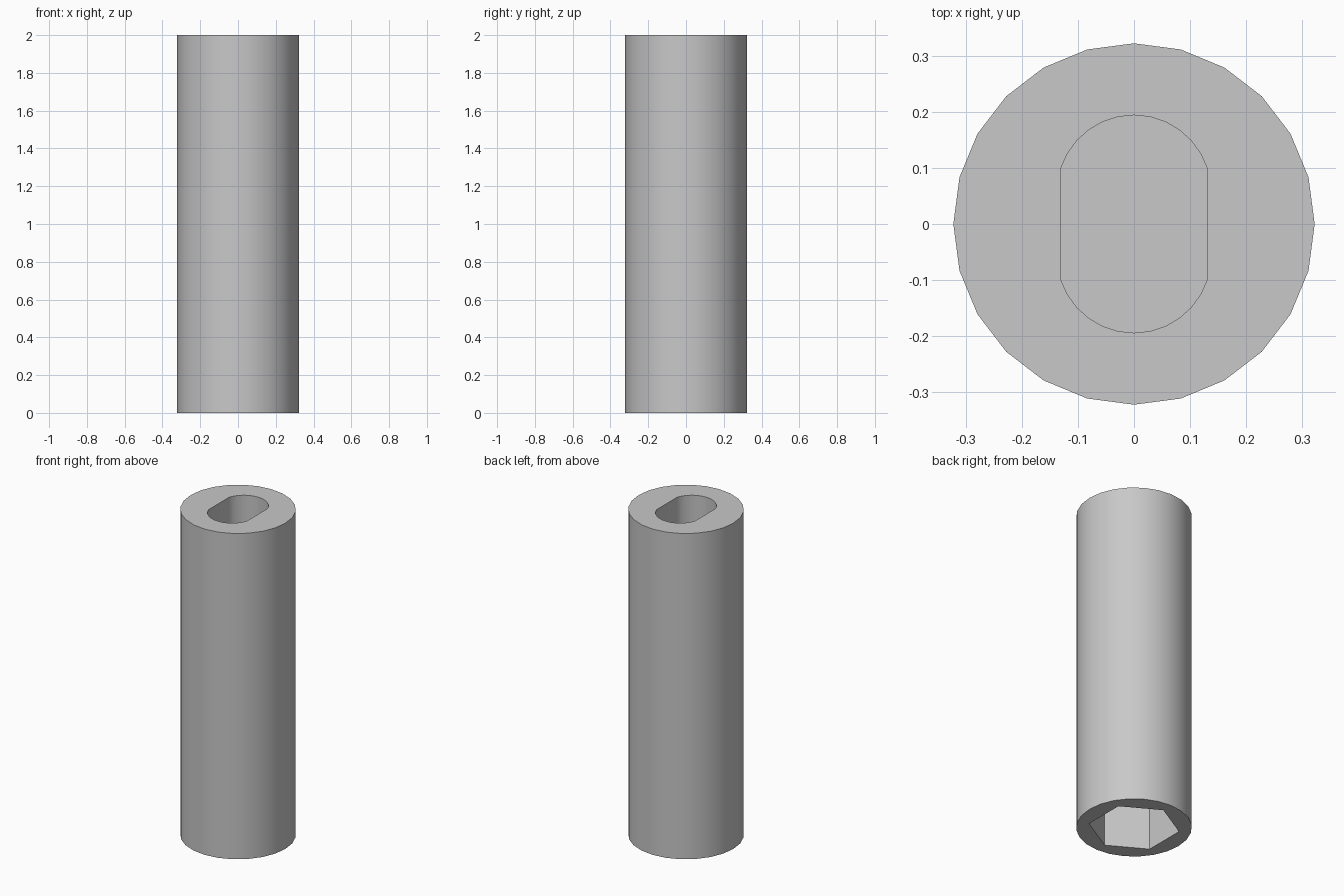
import bpy
import bmesh
from math import sin, cos, radians

if "Cube" in bpy.data.objects:
    bpy.data.objects.remove(bpy.data.objects["Cube"])

HEIGHT = 2.0
SLOT_DEPTH = 0.6
HEX_DEPTH = 0.8

grey = bpy.data.materials.new("plain grey")
grey.use_nodes = True
color = (0.58, 0.58, 0.58, 1)
grey.diffuse_color = color
grey.node_tree.nodes["Principled BSDF"].inputs["Base Color"].default_value = color


def arc(radius, start, end, steps, cy=0.0):
    """Points along an arc, both ends included."""
    angles = [radians(start + (end - start) * i / steps) for i in range(steps + 1)]
    return [(radius * cos(a), cy + radius * sin(a)) for a in angles]


def prism(name, outline, bottom, top):
    """Upright solid from a closed outline."""
    bm = bmesh.new()
    base = bm.faces.new([bm.verts.new((x, y, bottom)) for x, y in outline])
    result = bmesh.ops.extrude_face_region(bm, geom=[base])
    verts = [v for v in result["geom"] if isinstance(v, bmesh.types.BMVert)]
    bmesh.ops.translate(bm, verts=verts, vec=(0, 0, top - bottom))
    bmesh.ops.recalc_face_normals(bm, faces=bm.faces[:])
    mesh = bpy.data.meshes.new(name)
    bm.to_mesh(mesh)
    bm.free()
    mesh.materials.append(grey)
    obj = bpy.data.objects.new(name, mesh)
    bpy.context.collection.objects.link(obj)
    return obj


# Round sleeve
sleeve = prism("coupling_sleeve", arc(0.322, 0, 345, 23), 0, HEIGHT)

# Slot with two flats in the top, hexagonal socket in the bottom
slot_outline = arc(0.137, 18, 162, 12, 0.057) + arc(0.137, 198, 342, 12, -0.057)
cutters = [
    prism("slot_cutter", slot_outline, HEIGHT - SLOT_DEPTH, HEIGHT + 0.1),
    prism("hex_cutter", arc(0.254, 30, 330, 5), -0.1, HEX_DEPTH),
]

bpy.ops.object.select_all(action="DESELECT")
sleeve.select_set(True)
bpy.context.view_layer.objects.active = sleeve
for cutter in cutters:
    cutter.hide_render = True
    mod = sleeve.modifiers.new(cutter.name, "BOOLEAN")
    mod.operation = "DIFFERENCE"
    mod.solver = "EXACT"
    mod.object = cutter
    bpy.ops.object.modifier_apply(modifier=mod.name)
    bpy.data.objects.remove(cutter)

# Smooth round walls, sharp rims and socket corners
bpy.ops.object.shade_smooth_by_angle(angle=radians(30))
